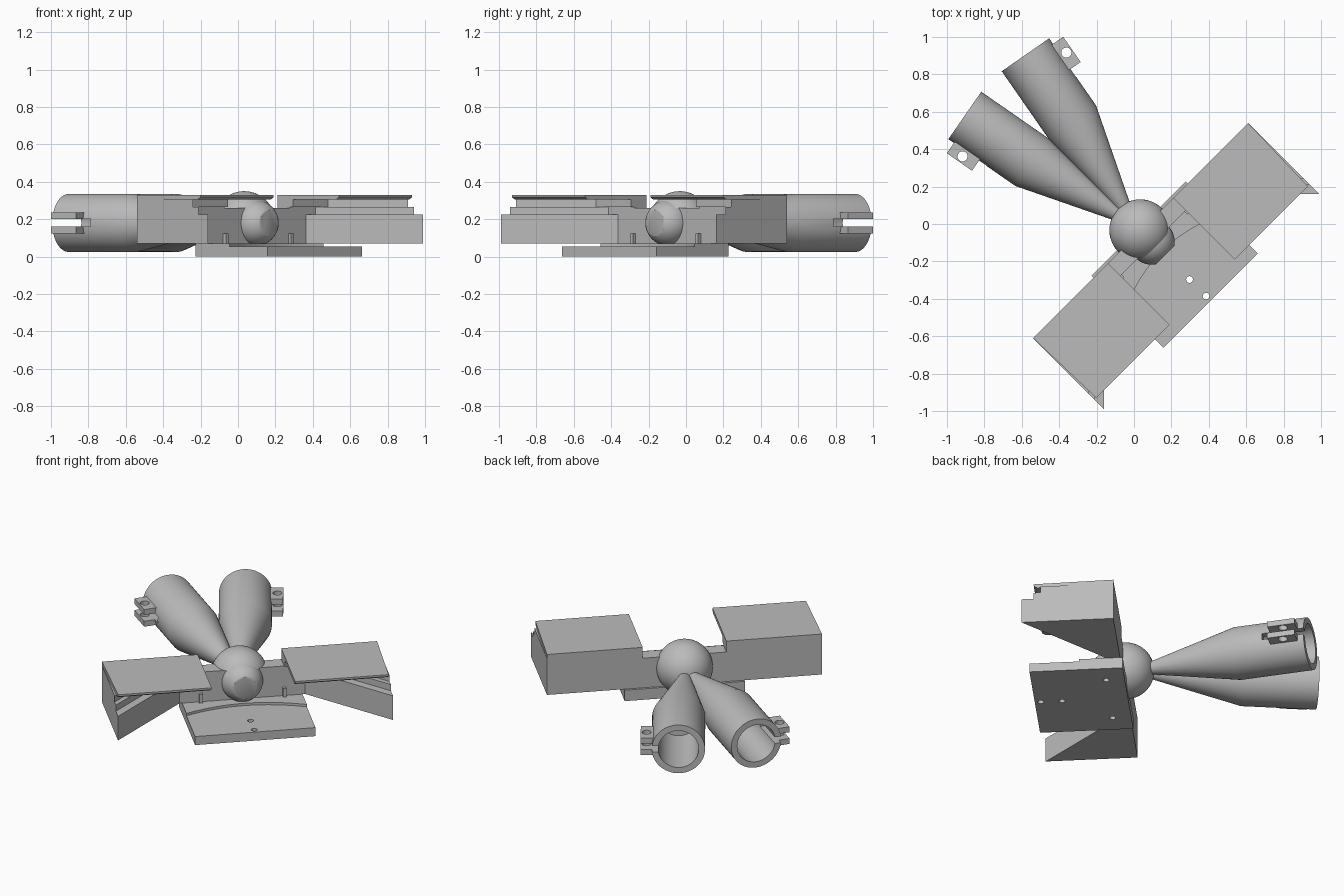
import bpy, bmesh, math
from mathutils import Vector

if "Cube" in bpy.data.objects:
    bpy.data.objects.remove(bpy.data.objects["Cube"], do_unlink=True)

grey = bpy.data.materials.new("plain grey")
grey.use_nodes = True
grey.diffuse_color = (0.5, 0.5, 0.5, 1)
grey.node_tree.nodes["Principled BSDF"].inputs["Base Color"].default_value = (0.5, 0.5, 0.5, 1)

TURN = math.radians(45)   # whole assembly sits diagonally
MID = 0.18                # height of the tube axes


def finish(name, bm, smooth=False):
    bmesh.ops.recalc_face_normals(bm, faces=bm.faces)
    mesh = bpy.data.meshes.new(name)
    bm.to_mesh(mesh)
    bm.free()
    mesh.materials.append(grey)
    obj = bpy.data.objects.new(name, mesh)
    obj.rotation_euler.z = TURN
    bpy.context.collection.objects.link(obj)
    if smooth:
        shade(obj)
    return obj


def activate(obj):
    bpy.ops.object.select_all(action='DESELECT')
    obj.select_set(True)
    bpy.context.view_layer.objects.active = obj


def shade(obj):
    activate(obj)
    bpy.ops.object.shade_smooth_by_angle(angle=math.radians(35))


def loft(name, rings, smooth=False, closed=False):
    """Skin equal-length point rings, capped unless closed on itself."""
    bm = bmesh.new()
    loops = [[bm.verts.new(p) for p in ring] for ring in rings]
    pairs = list(zip(loops, loops[1:]))
    if closed:
        pairs.append((loops[-1], loops[0]))
    else:
        bm.faces.new(loops[0])
        bm.faces.new(loops[-1])
    for a, b in pairs:
        n = len(a)
        for i in range(n):
            j = (i + 1) % n
            bm.faces.new((a[i], a[j], b[j], b[i]))
    return finish(name, bm, smooth)


def prism(name, plan, z0, z1):
    return loft(name, [[(x, y, z) for x, y in plan] for z in (z0, z1)])


def box(name, x0, x1, y0, y1, z0, z1):
    return prism(name, [(x0, y0), (x1, y0), (x1, y1), (x0, y1)], z0, z1)


def disc(x, y, r, n=24):
    return [(x + r * math.cos(math.tau * i / n), y + r * math.sin(math.tau * i / n))
            for i in range(n)]


def ball(name, y, z, r):
    bm = bmesh.new()
    bmesh.ops.create_uvsphere(bm, u_segments=48, v_segments=32, radius=r)
    bmesh.ops.translate(bm, verts=bm.verts, vec=(0, y, z))
    return finish(name, bm)


def cut(obj, cutter):
    bpy.context.view_layer.update()
    cutter.hide_render = True
    mod = obj.modifiers.new("cut", 'BOOLEAN')
    mod.operation = 'DIFFERENCE'
    mod.solver = 'EXACT'
    mod.object = cutter
    activate(obj)
    bpy.ops.object.modifier_apply(modifier=mod.name)
    bpy.data.objects.remove(cutter, do_unlink=True)


# Base plate with screw holes
base = box("base_plate", -0.356, 0.356, -0.58, -0.035, 0, 0.055)
for x, y in ((0, -0.42), (0, -0.545), (-0.22, -0.144), (0.22, -0.144)):
    cut(base, prism("hole_cutter", disc(x, y, 0.018), -0.1, 0.1))

# Curved ledge on the base
arc = [(0.356 * k / 10, -0.21 - 0.63 * (0.356 * k / 10) ** 2) for k in range(-10, 11)]
prism("curved_ledge", arc + [(0.356, -0.035), (-0.356, -0.035)], 0.055, 0.07)

# Centre wall
box("centre_wall", -0.3, 0.3, -0.145, -0.05, 0.07, 0.26)

# Wedge wings, stepped towards a flat top plate
BACK, END, INNER = -0.05, 0.813, 0.247
for s, side in ((1, "left"), (-1, "right")):
    for part, diag, front, z0, z1 in (("wing_body", 0.226, -0.145, 0.07, 0.225),
                                      ("wing_step", 0.297, -0.145, 0.225, 0.265),
                                      ("wing_riser", 0.339, -0.17, 0.265, 0.305)):
        plan = [(INNER, BACK), (END, BACK), (END, diag - END),
                (diag - front, front), (INNER, front)]
        prism(f"{side}_{part}", [(s * x, y) for x, y in plan], z0, z1)
    rings = []
    for z, front in ((0.305, -0.495), (0.318, -0.516), (0.33, -0.516)):
        rings.append([(s * x, y, z) for x, y in ((INNER, BACK), (END, BACK),
                                                 (0.80, front), (INNER, front))])
    loft(f"{side}_top_plate", rings)
    box(f"{side}_wall_rib", s * 0.247 - 0.01, s * 0.247 + 0.01, -0.165, -0.14, 0.07, 0.125)

# Large hub ball, cleared in front of the wall, and the small flat-faced ball
hub = ball("hub_ball", -0.047, 0.185, 0.165)
cut(hub, box("hub_cutter", -0.3, 0.3, -0.5, -0.145, -0.1, 0.26))
shade(hub)
knob = ball("front_ball", -0.135, MID, 0.122)
cut(knob, box("knob_cutter", -0.3, 0.3, -0.5, -0.235, -0.1, 0.5))
shade(knob)

# Pair of open tubes with conical necks and split clamps
for s, side in ((1, "left"), (-1, "right")):
    neck, start, end = (Vector((s * x, y, MID)) for x, y in
                        ((0.02, 0.07), (0.152, 0.619), (0.23, 1.05)))
    axis = (end - start).normalized()
    out = Vector((s * axis.y, -s * axis.x, 0))

    def ring(c, r, n=64):
        return [c + out * (r * math.cos(math.tau * i / n))
                + Vector((0, 0, r * math.sin(math.tau * i / n))) for i in range(n)]

    def plan(a0, a1, r0, r1):
        return [(end + axis * a + out * r).to_2d()
                for a, r in ((a0, r0), (a1, r0), (a1, r1), (a0, r1))]

    tube = loft(f"{side}_tube", [ring(neck, 0.03), ring(start, 0.155), ring(end, 0.155),
                                 ring(end, 0.118), ring(start, 0.118)])
    cut(tube, prism("slot_cutter", plan(-0.25, 0.05, 0.06, 0.3), MID - 0.02, MID + 0.02))
    shade(tube)

    hole = end - axis * 0.115 + out * 0.186
    for level, z in (("lower", MID - 0.0375), ("upper", MID + 0.0375)):
        lug = prism(f"{side}_{level}_clamp_lug", plan(-0.2, -0.036, 0.125, 0.22),
                    z - 0.0175, z + 0.0175)
        cut(lug, prism("bolt_cutter", disc(hole.x, hole.y, 0.027), 0, 0.4))
